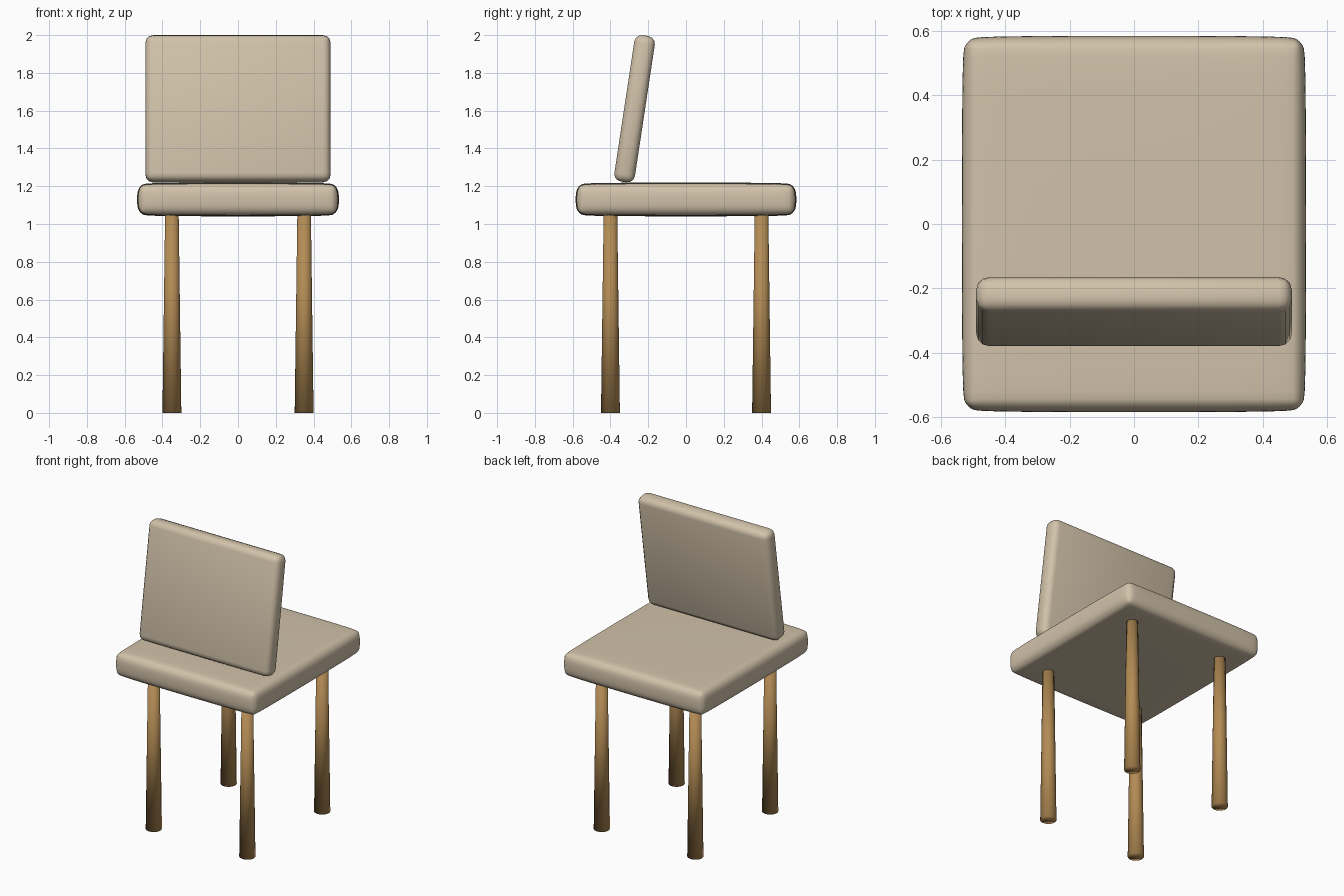
import bpy

if "Cube" in bpy.data.objects:
    bpy.data.objects.remove(bpy.data.objects["Cube"])


def material(name, rgb):
    m = bpy.data.materials.new(name)
    m.diffuse_color = (*rgb, 1)
    m.use_nodes = True
    m.node_tree.nodes["Principled BSDF"].inputs["Base Color"].default_value = m.diffuse_color
    return m


fabric = material("fabric", (0.64, 0.54, 0.40))
wood = material("wood", (0.45, 0.26, 0.09))


def cushion(name, size, loc, bevel, segments, tilt=0.0, subdiv=0):
    bpy.ops.mesh.primitive_cube_add(size=1, location=loc, rotation=(tilt, 0, 0))
    ob = bpy.context.object
    ob.name = name
    ob.scale = size
    bpy.ops.object.transform_apply(location=False, rotation=False, scale=True)
    ob.data.materials.append(fabric)
    bpy.ops.object.shade_smooth()
    mod = ob.modifiers.new("rounding", 'BEVEL')
    mod.width = bevel
    mod.segments = segments
    if subdiv:
        sub = ob.modifiers.new("softening", 'SUBSURF')
        sub.levels = sub.render_levels = subdiv
    return ob


# Seat pad and tilted back pad
cushion("seat", (1.07, 1.17, 0.18), (0, 0, 1.13), 0.06, 3, subdiv=2)
cushion("backrest", (0.98, 0.11, 0.783), (0, -0.272, 1.61), 0.04, 3, tilt=-0.15)

# Four tapered legs
for y, end in ((-0.4, "front"), (0.4, "back")):
    for x, side in ((-0.35, "left"), (0.35, "right")):
        bpy.ops.mesh.primitive_cone_add(vertices=24, radius1=0.05, radius2=0.036,
                                        depth=1.05, location=(x, y, 0.525))
        leg = bpy.context.object
        leg.name = f"{end}_{side}_leg"
        leg.data.materials.append(wood)
        bpy.ops.object.shade_smooth()
